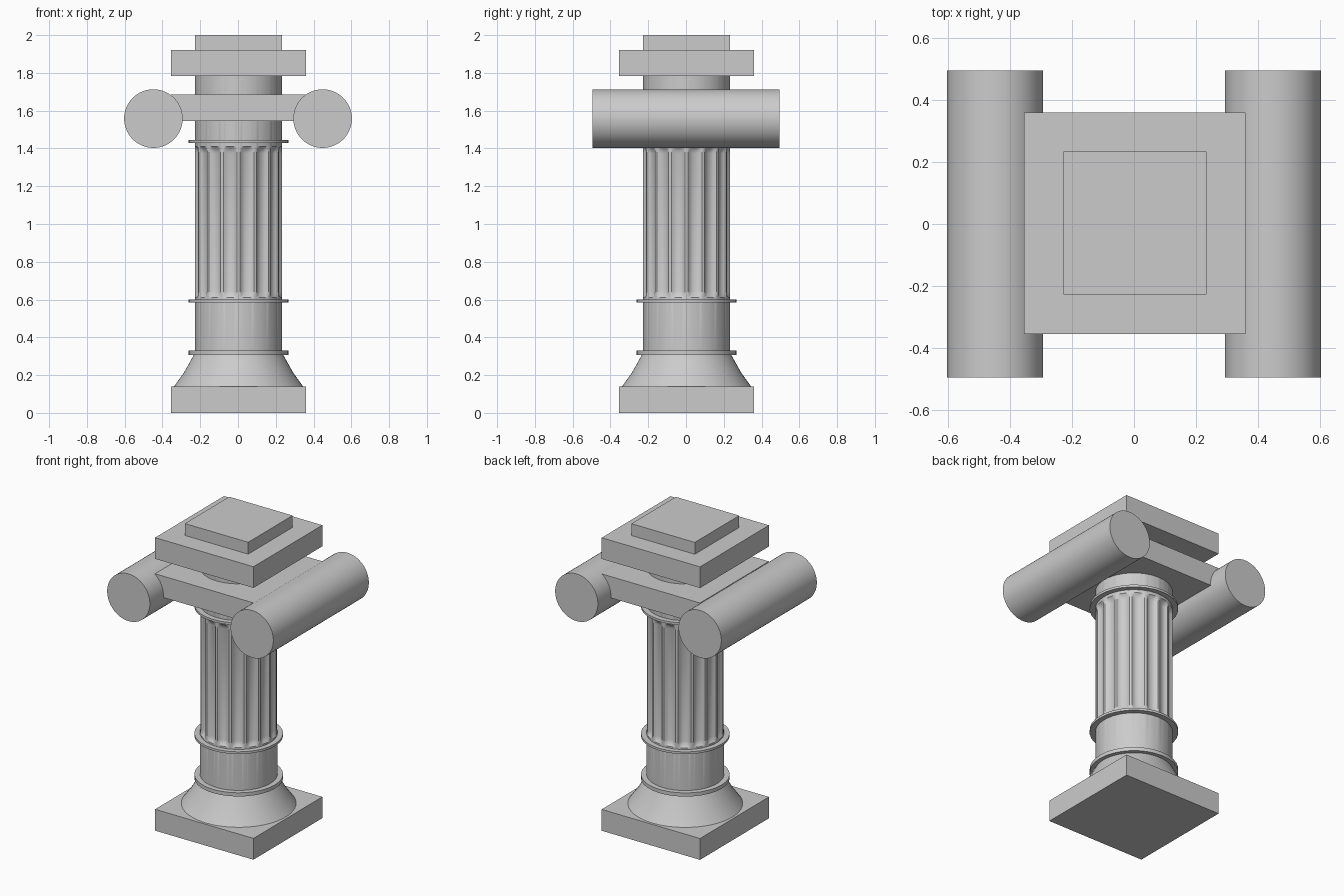
import bpy, bmesh, math

if "Cube" in bpy.data.objects:
    bpy.data.objects.remove(bpy.data.objects["Cube"])

C = 0.003  # small offset of the column axis


def box(name, hx, hy, z0, z1):
    bpy.ops.mesh.primitive_cube_add(size=1, location=(C, C, (z0 + z1) / 2))
    ob = bpy.context.object
    ob.name = name
    ob.scale = (2 * hx, 2 * hy, z1 - z0)
    bpy.ops.object.transform_apply(location=False, rotation=False, scale=True)
    return ob


def stack(name, rows, n, radius=lambda r, a, d: r, angle=30):
    """Closed column through (radius, z, flute depth) rows."""
    bm = bmesh.new()
    loops = []
    for r, z, d in rows:
        loop = []
        for i in range(n):
            a = 2 * math.pi * i / n
            rr = radius(r, a, d)
            loop.append(bm.verts.new((rr * math.cos(a), rr * math.sin(a), z)))
        loops.append(loop)
    for lo, hi in zip(loops, loops[1:]):
        for i in range(n):
            j = (i + 1) % n
            bm.faces.new((lo[i], lo[j], hi[j], hi[i]))
    bm.faces.new(loops[0][::-1])
    bm.faces.new(loops[-1])
    me = bpy.data.meshes.new(name)
    bm.to_mesh(me)
    bm.free()
    ob = bpy.data.objects.new(name, me)
    ob.location = (C, C, 0)
    bpy.context.collection.objects.link(ob)
    smooth(ob, angle)
    return ob


def smooth(ob, angle=30):
    bpy.ops.object.select_all(action='DESELECT')
    ob.select_set(True)
    bpy.context.view_layer.objects.active = ob
    bpy.ops.object.shade_smooth_by_angle(angle=math.radians(angle))


# Square plinth, capital slab and top blocks
box("plinth", 0.357, 0.357, 0.0, 0.14)
box("capital_slab", 0.357, 0.357, 1.545, 1.685)
box("abacus", 0.357, 0.357, 1.783, 1.922)
box("top_cap", 0.23, 0.23, 1.922, 2.0)

# Flared foot
stack("flared_foot", [(0.345, 0.135, 0), (0.288, 0.215, 0), (0.235, 0.31, 0)], 64)


# Shaft with 16 rounded flutes that fade out at both ends
def fluted(r, a, d):
    t = (a / (2 * math.pi) * 16) % 1 - 0.5
    w = 0.36
    return r - d * math.sqrt(1 - (t / w) ** 2) if abs(t) < w else r


D = 0.02
stack("fluted_shaft", [
    (0.23, 0.30, 0), (0.23, 0.61, 0), (0.23, 0.622, D * 0.6), (0.23, 0.645, D),
    (0.23, 1.375, D), (0.23, 1.398, D * 0.6), (0.23, 1.41, 0), (0.23, 1.79, 0)],
    16 * 12, fluted)

# Collar rings
for name, z0, z1 in (("lower_ring", 0.306, 0.33), ("middle_ring", 0.584, 0.599),
                     ("upper_ring", 1.43, 1.445)):
    stack(name, [(0.264, z0, 0), (0.264, z1, 0)], 32)

# Scroll cylinders on both sides
for name, x in (("left_scroll", -0.448), ("right_scroll", 0.448)):
    bpy.ops.mesh.primitive_cylinder_add(
        vertices=64, radius=0.155, depth=0.99, location=(x, 0, 1.558),
        rotation=(math.pi / 2, 0, 0))
    bpy.context.object.name = name
    smooth(bpy.context.object)
